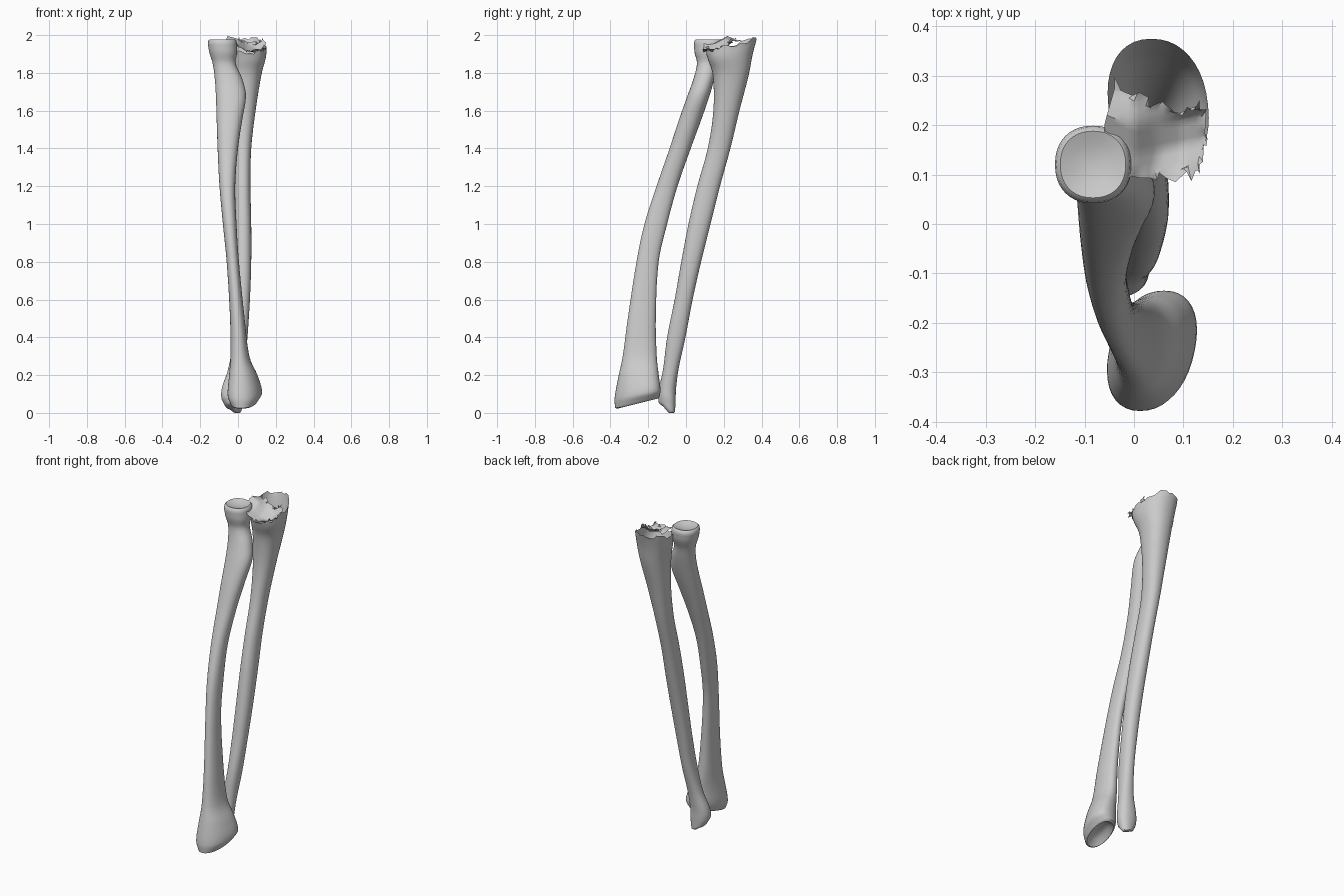
import bpy, math, random
from mathutils import Vector

if "Cube" in bpy.data.objects:
    bpy.data.objects.remove(bpy.data.objects["Cube"])

random.seed(4)
SEG = 40


def finish(name, verts, faces, angle=40):
    me = bpy.data.meshes.new(name)
    me.from_pydata(verts, [], faces)
    me.update()
    ob = bpy.data.objects.new(name, me)
    bpy.context.collection.objects.link(ob)
    bpy.ops.object.select_all(action='DESELECT')
    ob.select_set(True)
    bpy.context.view_layer.objects.active = ob
    bpy.ops.object.shade_smooth_by_angle(angle=math.radians(angle))
    return ob


def smooth_rows(rows, steps=5):
    """Hermite interpolation of the station table along its length."""
    R = [Vector(r) for r in rows]
    t = [0.0]
    for a, b in zip(R, R[1:]):
        t.append(t[-1] + (b - a).length)
    n = len(R)
    tan = []
    for i in range(n):
        a, b = max(i - 1, 0), min(i + 1, n - 1)
        tan.append((R[b] - R[a]) / (t[b] - t[a]))
    out = []
    for i in range(n - 1):
        h = t[i + 1] - t[i]
        for k in range(steps):
            u = k / steps
            out.append(R[i] * (2*u**3 - 3*u**2 + 1) + tan[i] * h * (u**3 - 2*u**2 + u)
                       + R[i + 1] * (3*u**2 - 2*u**3) + tan[i + 1] * h * (u**3 - u**2))
    out.append(R[-1])
    return out


def section(row):
    """Rounded cross-section: z, x range, y range, slope of z over y, skew of x over y."""
    z, x0, x1, y0, y1, slope, skew = row
    cx, cy, rx, ry = (x0 + x1) / 2, (y0 + y1) / 2, (x1 - x0) / 2, (y1 - y0) / 2
    ring = []
    for i in range(SEG):
        a = 2 * math.pi * i / SEG
        c, s = math.cos(a), math.sin(a)
        dx = rx * math.copysign(abs(c) ** 0.9, c)
        dy = ry * math.copysign(abs(s) ** 0.9, s)
        ring.append(Vector((cx + dx + skew * dy, cy + dy, z + slope * dy)))
    return ring


def cap_rings(ring, steps):
    """Shrinking copies of an end ring: (scale, z offset)."""
    c = sum(ring, Vector()) / len(ring)
    return [[c + (p - c) * s + Vector((0, 0, dz)) for p in ring] for s, dz in steps]


def loft(name, rings, close_top):
    verts = [p for r in rings for p in r]
    faces = []
    for j in range(len(rings) - 1):
        for i in range(SEG):
            k = (i + 1) % SEG
            faces.append((j*SEG + i, j*SEG + k, (j+1)*SEG + k, (j+1)*SEG + i))
    faces.append(tuple(reversed(range(SEG))))
    if close_top:
        faces.append(tuple(range((len(rings) - 1) * SEG, len(rings) * SEG)))
    return finish(name, verts, faces)


# Radius: flared wrist end, bowed shaft, tuberosity and disc-shaped head
radius_rows = [
    (0.055, -0.035, 0.10, -0.375, -0.14, 0.25, 0.15),
    (0.10, -0.05, 0.123, -0.378, -0.135, 0.18, 0.2),
    (0.20, -0.045, 0.10, -0.357, -0.145, 0.05, 0.15),
    (0.30, -0.04, 0.06, -0.335, -0.155, 0, 0.05),
    (0.50, -0.042, 0.035, -0.308, -0.16, 0, 0),
    (0.80, -0.06, 0.005, -0.262, -0.145, 0, 0),
    (1.00, -0.08, -0.008, -0.22, -0.10, 0, 0),
    (1.20, -0.098, -0.015, -0.156, -0.045, 0, 0),
    (1.40, -0.108, 0.0, -0.087, 0.025, 0, 0),
    (1.55, -0.113, 0.022, -0.038, 0.08, 0, 0),
    (1.68, -0.117, 0.042, 0.008, 0.125, 0, 0),
    (1.77, -0.123, 0.022, 0.04, 0.15, 0, 0),
    (1.85, -0.134, -0.012, 0.058, 0.168, 0, 0),
    (1.91, -0.152, -0.005, 0.045, 0.192, 0, 0),
    (1.955, -0.16, -0.006, 0.042, 0.199, 0, 0),
]
body = [section(r) for r in smooth_rows(radius_rows)]
low = cap_rings(body[0], [(0.3, 0.03), (0.6, 0.02), (0.9, -0.006)])
top = cap_rings(body[-1], [(0.96, 0.016), (0.86, 0.023), (0.55, 0.014), (0.2, 0.008)])
loft("radius_bone", low + body + top, True)

# Ulna: small rounded wrist end, slim shaft, wide broken hollow elbow end
ulna_rows = [
    (0.04, -0.07, 0.02, -0.145, -0.058, -0.4, 0.1),
    (0.08, -0.088, 0.028, -0.148, -0.055, -0.25, 0.1),
    (0.14, -0.083, 0.03, -0.14, -0.052, -0.1, 0),
    (0.24, -0.05, 0.035, -0.12, -0.038, 0, 0),
    (0.40, -0.025, 0.05, -0.10, -0.003, 0, 0),
    (0.60, -0.02, 0.063, -0.06, 0.035, 0, 0),
    (0.80, -0.018, 0.07, -0.025, 0.08, 0, 0),
    (1.00, -0.018, 0.07, 0.013, 0.13, 0, 0),
    (1.20, -0.018, 0.066, 0.06, 0.18, 0, 0),
    (1.40, -0.02, 0.07, 0.115, 0.235, 0, 0),
    (1.60, -0.028, 0.093, 0.145, 0.283, 0, 0),
    (1.78, -0.038, 0.122, 0.143, 0.33, 0, 0),
    (1.88, -0.048, 0.146, 0.118, 0.352, 0.12, -0.08),
    (1.945, -0.052, 0.15, 0.105, 0.375, 0.28, -0.1),
]
body = [section(r) for r in smooth_rows(ulna_rows)]
for p in body[-1]:
    p.z += random.uniform(-0.012, 0.014)
low = cap_rings(body[0], [(0.25, -0.012), (0.6, -0.012), (0.85, -0.008)])
# styloid point at the wrist end
for r in low + body[:4]:
    for p in r:
        d = (p - Vector((0.0, -0.078, 0.03))).length
        p.z = max(0.0, p.z - 0.035 * max(0, 1 - d / 0.045))
loft("ulna_bone", low + body, False)

# Broken joint surface over the front of the ulna's open end
sheet = [
    [(-0.06, .19, 1.975), (-0.01, .10, 1.95), (.04, .10, 1.915), (.10, .097, 1.92), (.135, .11, 1.935)],
    [(-0.06, .20, 1.985), (0, .14, 1.95), (.05, .15, 1.915), (.10, .16, 1.905), (.15, .17, 1.925)],
    [(-0.055, .22, 1.995), (0, .20, 1.98), (.04, .20, 1.945), (.10, .21, 1.925), (.15, .22, 1.95)],
    [(-0.035, .29, 1.965), (0, .265, 1.975), (.05, .24, 1.96), (.09, .23, 1.955), (.13, .25, 1.98)],
]
N = 4


def blend(p, q, u):
    return Vector(p).lerp(Vector(q), u)


verts, faces = [], []
W, H = 4 * N + 1, 3 * N + 1
for j in range(H):
    a = min(j // N, 2)
    for i in range(W):
        b = min(i // N, 3)
        u, v = i / N - b, j / N - a
        p = blend(blend(sheet[a][b], sheet[a][b+1], u), blend(sheet[a+1][b], sheet[a+1][b+1], u), v)
        if j in (0, H - 1) or i == W - 1:
            p += Vector((random.uniform(-.008, .008), random.uniform(-.014, .01), random.uniform(-.008, .012)))
        p.z = min(p.z, 2.0)
        verts.append(p)
for j in range(H - 1):
    for i in range(W - 1):
        k = j * W + i
        faces.append((k, k + 1, k + W + 1, k + W))
finish("broken_joint_surface", verts, faces)
